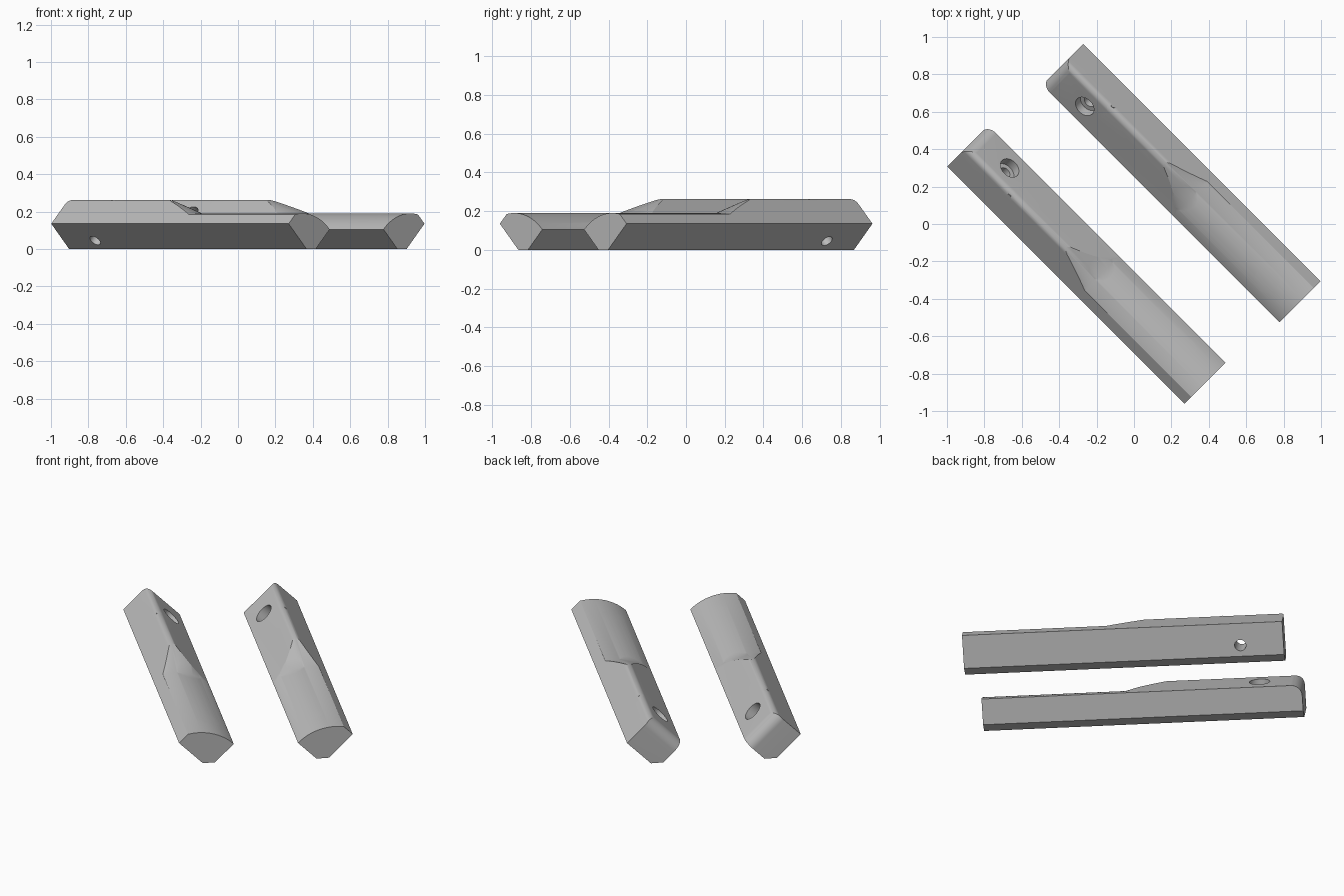
import bpy, bmesh, math
from mathutils import Matrix, Vector

if "Cube" in bpy.data.objects:
    bpy.data.objects.remove(bpy.data.objects["Cube"])

# Local bar frame: x = along the bar, y = from outer to inner edge, z = up
LENGTH = 1.795
R2 = math.sqrt(0.5)
UP_IN = Vector((0, R2, R2))      # across the bar, rising toward the inner side
DOWN_IN = Vector((0, R2, -R2))   # across the bar, falling toward the inner side

grey = bpy.data.materials.new("grey")
grey.diffuse_color = (0.5, 0.5, 0.5, 1)
grey.use_nodes = True
grey.node_tree.nodes["Principled BSDF"].inputs["Base Color"].default_value = grey.diffuse_color


def arc(cx, cy, r, a0, a1, n):
    return [(cx + r * math.cos(math.radians(a0 + (a1 - a0) * i / n)),
             cy + r * math.sin(math.radians(a0 + (a1 - a0) * i / n))) for i in range(n + 1)]


def make(name, bm):
    bmesh.ops.recalc_face_normals(bm, faces=bm.faces)
    me = bpy.data.meshes.new(name)
    bm.to_mesh(me)
    bm.free()
    ob = bpy.data.objects.new(name, me)
    bpy.context.collection.objects.link(ob)
    return ob


def loft(name, sections):
    """Closed solid through matching rings of points."""
    bm = bmesh.new()
    rings = [[bm.verts.new(p) for p in sec] for sec in sections]
    n = len(rings[0])
    for a, b in zip(rings, rings[1:]):
        for i in range(n):
            j = (i + 1) % n
            bm.faces.new((a[i], a[j], b[j], b[i]))
    bm.faces.new(rings[0])
    bm.faces.new(rings[-1])
    return make(name, bm)


def rod(point, axis, r, a, b, tip=0.0):
    """Drill along an axis from a to b, with an optional conical tip at a."""
    bm = bmesh.new()
    bmesh.ops.create_cone(bm, cap_ends=True, segments=40, radius1=r, radius2=r, depth=b - a)
    if tip:
        cap = min(bm.faces, key=lambda f: f.calc_center_median().z)
        centre = bmesh.ops.poke(bm, faces=[cap])["verts"][0]
        centre.co.z -= tip
    rot = axis.to_track_quat('Z', 'Y').to_matrix().to_4x4()
    bm.transform(Matrix.Translation(Vector(point) + axis * (a + b) / 2) @ rot)
    return make("drill", bm)


def cut(ob, cutter):
    m = ob.modifiers.new("cut", 'BOOLEAN')
    m.operation, m.solver, m.object = 'DIFFERENCE', 'EXACT', cutter
    bpy.context.view_layer.objects.active = ob
    bpy.ops.object.modifier_apply(modifier=m.name)
    bpy.data.objects.remove(cutter)


# Body: bevelled underside, 45 degree upper faces, rounded ridge
r = 0.032
profile = [(0.135, 0), (0.205, 0), (0.31, 0.105)]
profile += arc(0.14, 0.275 - r / R2, r, 45, 135, 10) + [(0, 0.135)]
bar = loft("left_bar", [[(s, t, z) for t, z in profile] for s in (0, LENGTH)])

# Domed lower half with a sloping run-out
dome = arc(0.105, -0.1, 0.29, 30, 135, 40) + [(-0.1, 0.6), (0.356, 0.6)]
cut(bar, loft("dome_cutter", [
    [(s, t, z if z > 0.5 else z + dz) for t, z in dome]
    for s, dz in ((0.598, 0.125), (0.99, 0), (1.95, 0))]))

# Rounded edge between the thick end and the inner upper face
f = 0.06
corner = arc(f, -f, f, 90, 180, 12) + [(-0.1, -f), (-0.1, 0.1), (f, 0.1)]
face_point = Vector((0, 0.225, 0.19))
cut(bar, loft("edge_cutter", [
    [face_point + Vector((s, 0, 0)) + UP_IN * n + DOWN_IN * k for s, n in corner]
    for k in (-0.5, 0.5)]))

# Counterbored bolt holes on the thick half
for s in (0.242, 0.553):
    p = (s, 0.09, 0.045)
    cut(bar, rod(p, UP_IN, 0.057, 0.145, 0.4))
    cut(bar, rod(p, UP_IN, 0.032, -0.1, 0.2))

# Pockets on the domed half, each with one wide and one narrow hole
for s in (0.97, 1.586):
    cut(bar, rod((s, 0.2, 0), Vector((0, 0, 1)), 0.067, 0.132, 0.5, 0.067))
    cut(bar, rod((s, 0.09, 0.045), UP_IN, 0.032, -0.1, 0.13))
    cut(bar, rod((s, 0.19, 0.145), DOWN_IN, 0.015, 0.0, 0.3))

# Cross holes from the outer upper face
for s in (0.15, 0.77):
    p = (s, 0.076, 0.211)
    cut(bar, rod(p, DOWN_IN, 0.03, -0.1, 0.4))
    cut(bar, rod(p, DOWN_IN, 0.039, 0.19, 0.4))
p = (0.347, 0.117, 0.252)
cut(bar, rod(p, DOWN_IN, 0.033, -0.1, 0.12))
cut(bar, rod(p, DOWN_IN, 0.015, 0.0, 0.4))

# Mirrored partner, then both turned onto the diagonal
other = bar.copy()
other.data = bar.data.copy()
other.name = "right_bar"
bpy.context.collection.objects.link(other)
turn = Matrix.Rotation(math.radians(-45), 4, 'Z')
bar.data.transform(turn @ Matrix.Translation((-0.924, -0.488, 0)))
other.data.transform(turn @ Matrix.Translation((-0.873, 0.488, 0)) @ Matrix.Diagonal((1, -1, 1, 1)))
other.data.flip_normals()

for ob in (bar, other):
    ob.data.materials.clear()
    ob.data.materials.append(grey)
    bpy.ops.object.select_all(action='DESELECT')
    ob.select_set(True)
    bpy.context.view_layer.objects.active = ob
    bpy.ops.object.shade_smooth_by_angle(angle=math.radians(25))
